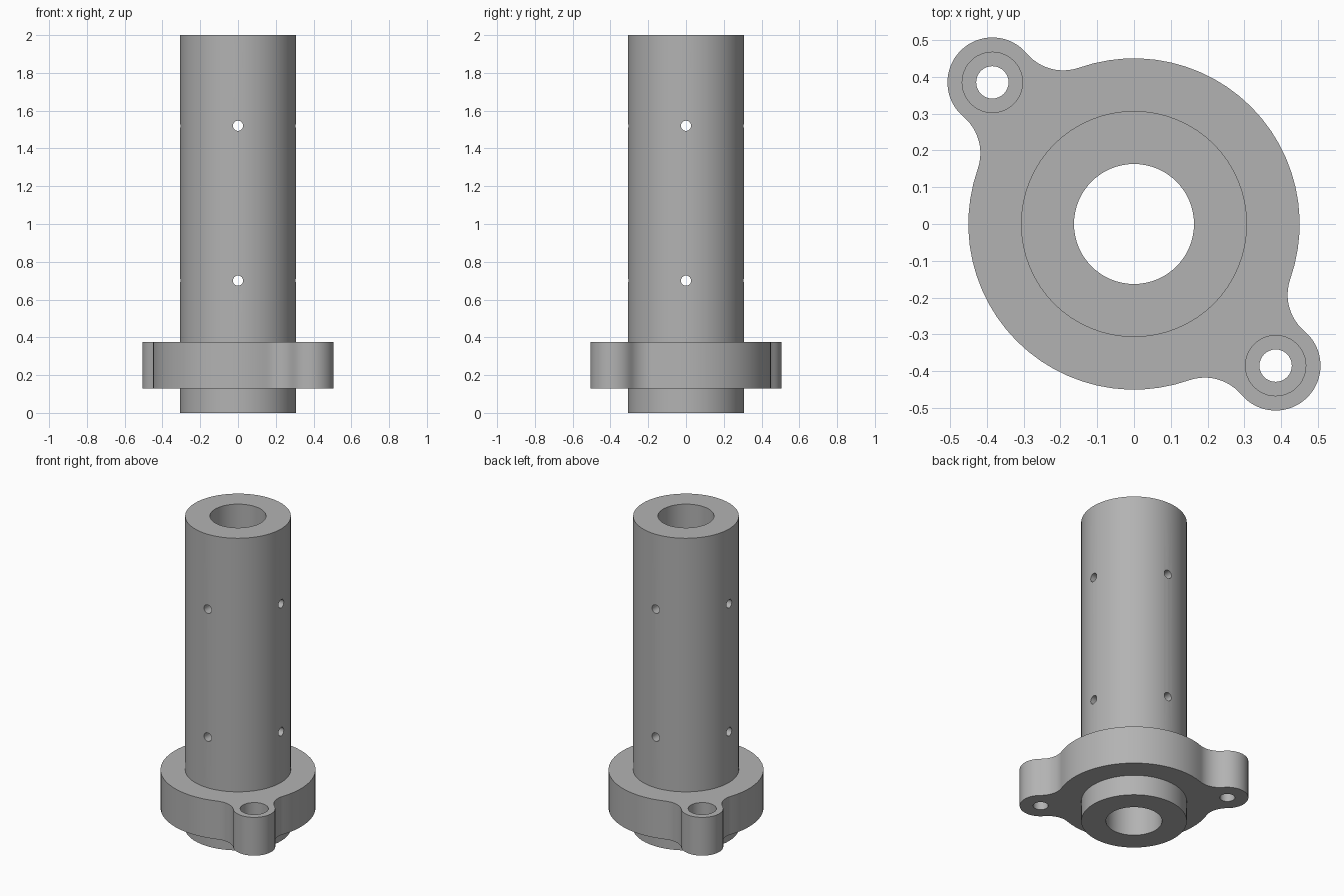
import bpy, bmesh
from math import pi, cos, sin, atan2, sqrt, radians

cube = bpy.data.objects.get("Cube")
if cube:
    bpy.data.objects.remove(cube, do_unlink=True)

TUBE_R, BORE_R, HEIGHT = 0.307, 0.163, 2.0
FLANGE_R, FLANGE_LOW, FLANGE_HIGH = 0.45, 0.13, 0.375
EAR_R, EAR_DIST, FILLET_R = 0.122, 0.544, 0.13
EAR_ANGLE = radians(-45)

grey = bpy.data.materials.new("plain_grey")
grey.use_nodes = True
colour = (0.45, 0.45, 0.45, 1)
grey.diffuse_color = colour
grey.node_tree.nodes["Principled BSDF"].inputs["Base Color"].default_value = colour


def arc(cx, cy, r, start, end, steps):
    return [(cx + r * cos(start + (end - start) * i / steps),
             cy + r * sin(start + (end - start) * i / steps)) for i in range(steps + 1)]


def prism(name, outline, low, high):
    """Extrude a closed outline between two heights."""
    bm = bmesh.new()
    base = bm.faces.new([bm.verts.new((x, y, low)) for x, y in outline])
    top = bmesh.ops.extrude_face_region(bm, geom=[base])["geom"]
    bmesh.ops.translate(bm, vec=(0, 0, high - low),
                        verts=[v for v in top if isinstance(v, bmesh.types.BMVert)])
    bmesh.ops.recalc_face_normals(bm, faces=bm.faces)
    mesh = bpy.data.meshes.new(name)
    bm.to_mesh(mesh)
    bm.free()
    mesh.materials.append(grey)
    obj = bpy.data.objects.new(name, mesh)
    bpy.context.collection.objects.link(obj)
    return obj


def cylinder(name, r, low, high, x=0, y=0, sides=64):
    return prism(name, arc(x, y, r, 0, 2 * pi, sides)[:-1], low, high)


def combine(target, tool, operation):
    """Apply a boolean and discard the tool object."""
    tool.hide_render = True
    mod = target.modifiers.new("boolean", "BOOLEAN")
    mod.operation, mod.solver, mod.object = operation, "EXACT", tool
    bpy.ops.object.select_all(action="DESELECT")
    bpy.context.view_layer.objects.active = target
    target.select_set(True)
    bpy.ops.object.modifier_apply(modifier=mod.name)
    bpy.data.objects.remove(tool, do_unlink=True)


def flange_outline():
    """Round flange with two ears blended in by tangent fillets."""
    reach, near = FLANGE_R + FILLET_R, EAR_R + FILLET_R
    fx = (reach ** 2 + EAR_DIST ** 2 - near ** 2) / (2 * EAR_DIST)
    fy = sqrt(reach ** 2 - fx ** 2)
    rim = atan2(fy, fx)
    ear = atan2(fy, fx - EAR_DIST)
    half = arc(EAR_DIST, 0, EAR_R, -ear, ear, 28)
    half += arc(fx, fy, FILLET_R, ear - pi, rim - pi, 12)[1:]
    half += arc(0, 0, FLANGE_R, rim, pi - rim, 24)[1:]
    half += arc(-fx, fy, FILLET_R, -rim, -ear, 12)[1:-1]
    c, s = cos(EAR_ANGLE), sin(EAR_ANGLE)
    half = [(x * c - y * s, x * s + y * c) for x, y in half]
    return half + [(-x, -y) for x, y in half]


# Tube and eared flange in one solid
body = cylinder("flanged_tube", TUBE_R, 0, HEIGHT)
combine(body, prism("flange", flange_outline(), FLANGE_LOW, FLANGE_HIGH), "UNION")

# Central bore
combine(body, cylinder("bore_cutter", BORE_R, -0.1, HEIGHT + 0.1), "DIFFERENCE")

# Counterbored bolt holes in the ears
for side in (1, -1):
    x, y = side * EAR_DIST * cos(EAR_ANGLE), side * EAR_DIST * sin(EAR_ANGLE)
    combine(body, cylinder("bolt_cutter", 0.044, 0, 0.6, x, y, 32), "DIFFERENCE")
    combine(body, cylinder("counterbore_cutter", 0.082, 0.235, 0.6, x, y, 48), "DIFFERENCE")

# Cross-drilled pin holes, front to back and side to side
for z in (0.70, 1.52):
    for turn in (0, pi / 2):
        drill = cylinder("pin_cutter", 0.027, -0.5, 0.5, sides=24)
        drill.rotation_euler = (pi / 2, 0, turn)
        drill.location.z = z
        bpy.context.view_layer.update()
        combine(body, drill, "DIFFERENCE")

bpy.ops.object.select_all(action="DESELECT")
body.select_set(True)
bpy.context.view_layer.objects.active = body
bpy.ops.object.shade_smooth_by_angle(angle=radians(30))
